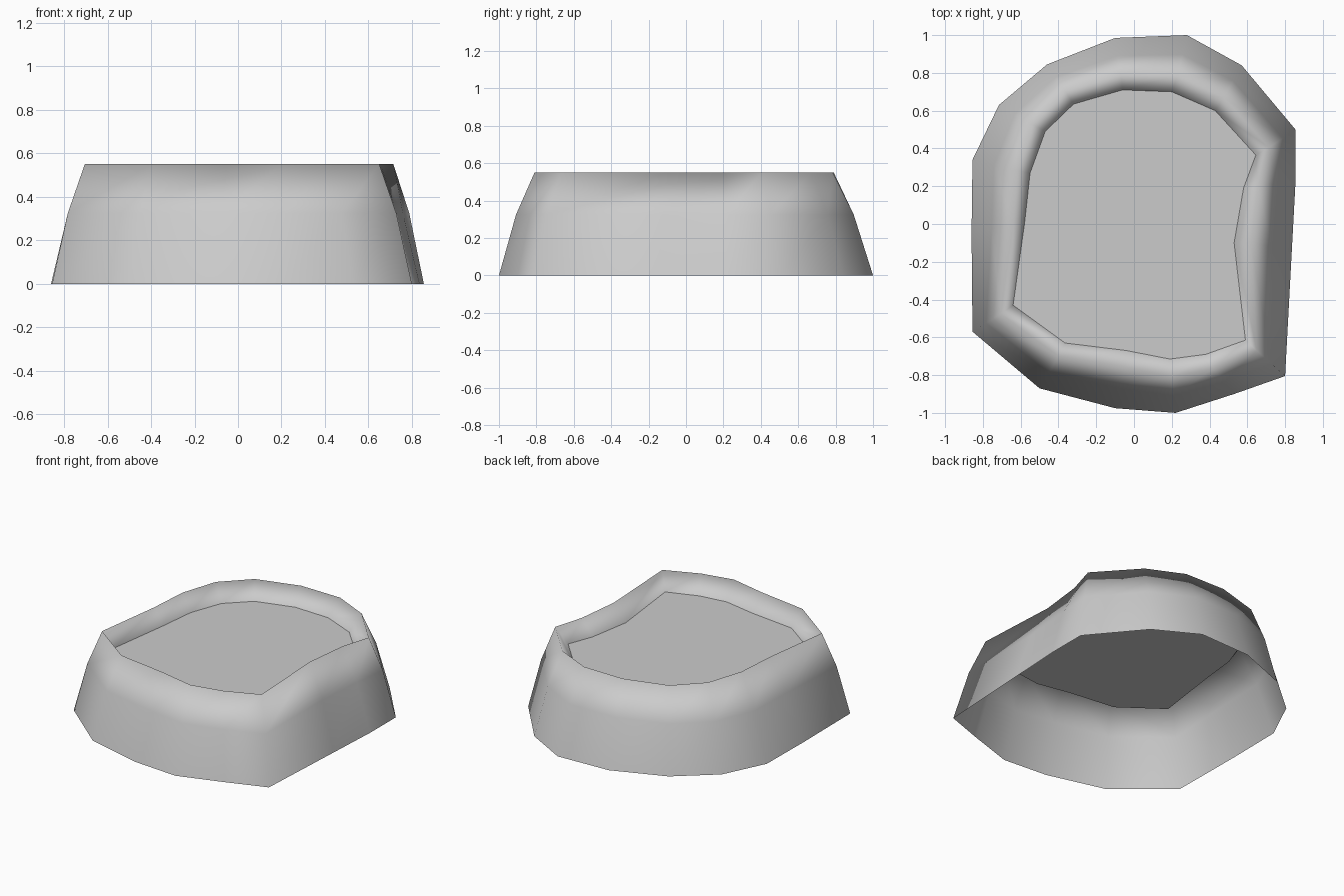
import bpy, bmesh
from mathutils import Vector

if "Cube" in bpy.data.objects:
    bpy.data.objects.remove(bpy.data.objects["Cube"])

# Plan outlines, counter-clockwise from the front right corner
BASE = [(.80, -.805), (.835, -.15), (.855, .22), (.855, .50), (.57, .84), (.28, 1.0),
        (-.10, .985), (-.46, .845), (-.715, .63), (-.855, .34), (-.86, -.05),
        (-.855, -.57), (-.50, -.87), (-.10, -.975), (.22, -1.0), (.53, -.90)]
RIM = [(.65, -.67), (.62, -.10), (.655, .20), (.715, .405), (.475, .67), (.23, .785),
       (-.07, .79), (-.365, .705), (-.54, .53), (-.62, .28), (-.64, 0),
       (-.705, -.475), (-.40, -.70), (-.05, -.755), (.20, -.81), (.42, -.765)]
FLOOR = [(.59, -.615), (.53, -.10), (.58, .19), (.645, .365), (.43, .60), (.20, .70),
         (-.06, .71), (-.32, .635), (-.47, .49), (-.55, .27), (-.58, 0),
         (-.64, -.43), (-.365, -.63), (-.04, -.67), (.19, -.715), (.38, -.69)]
# Halfway ring makes the wall bulge outwards
MIDDLE = [tuple(Vector(b).lerp(Vector(r), .48)) for b, r in zip(BASE, RIM)]

bm = bmesh.new()
rings = [[bm.verts.new((x, y, z)) for x, y in outline]
         for outline, z in ((BASE, 0), (MIDDLE, .325), (RIM, .55), (FLOOR, .435))]

# Outer wall and inner lip, open at the bottom
n = len(BASE)
for low, high in zip(rings, rings[1:]):
    for i in range(n):
        j = (i + 1) % n
        bm.faces.new((low[i], low[j], high[j], high[i])).smooth = True

# Flat recessed floor with a crisp border
floor = bm.faces.new(rings[-1])
for edge in floor.edges:
    edge.smooth = False

mesh = bpy.data.meshes.new("tapered_shell")
bm.to_mesh(mesh)
bm.free()
bpy.context.collection.objects.link(bpy.data.objects.new("tapered_shell", mesh))
